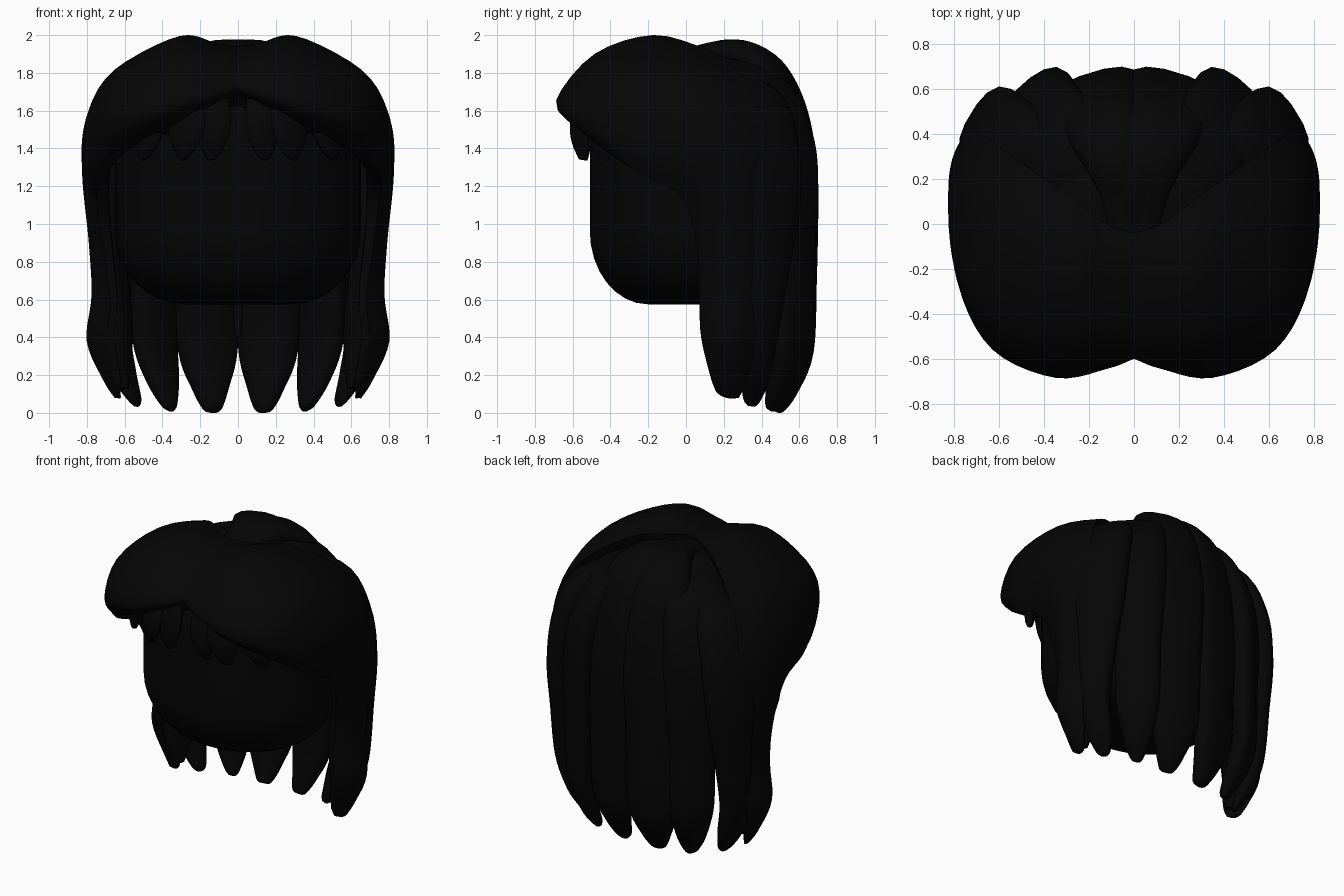
import bpy, bmesh, math
from mathutils import Vector

if "Cube" in bpy.data.objects:
    bpy.data.objects.remove(bpy.data.objects["Cube"])

black = bpy.data.materials.new("soft_black")
black.diffuse_color = (0.0015, 0.0015, 0.0015, 1)
black.use_nodes = True
black.node_tree.nodes["Principled BSDF"].inputs["Base Color"].default_value = black.diffuse_color


def finish(bm, name, angle=50):
    bmesh.ops.remove_doubles(bm, verts=bm.verts, dist=0.0005)
    bmesh.ops.recalc_face_normals(bm, faces=bm.faces)
    me = bpy.data.meshes.new(name)
    bm.to_mesh(me)
    bm.free()
    ob = bpy.data.objects.new(name, me)
    bpy.context.collection.objects.link(ob)
    me.materials.append(black)
    bpy.ops.object.select_all(action='DESELECT')
    bpy.context.view_layer.objects.active = ob
    ob.select_set(True)
    bpy.ops.object.shade_smooth_by_angle(angle=math.radians(angle))
    return ob


def loft(name, rings):
    """Skin closed rings and cap both ends."""
    bm = bmesh.new()
    rows = [[bm.verts.new(p) for p in r] for r in rings]
    n = len(rows[0])
    for a, b in zip(rows, rows[1:]):
        for i in range(n):
            j = (i + 1) % n
            bm.faces.new((a[i], a[j], b[j], b[i]))
    bm.faces.new(rows[0])
    bm.faces.new(rows[-1])
    return finish(bm, name)


def smooth(keys, steps=5):
    """Catmull-Rom through tuples of any length."""
    k = [keys[0]] + list(keys) + [keys[-1]]
    out = []
    for a, b, c, d in zip(k, k[1:], k[2:], k[3:]):
        for s in range(steps):
            t = s / steps
            out.append([0.5 * (2 * q + (r - p) * t + (2 * p - 5 * q + 4 * r - u) * t * t
                               + (3 * q - p - 3 * r + u) * t ** 3)
                        for p, q, r, u in zip(a, b, c, d)])
    return out + [list(keys[-1])]


def inward(p):
    return (Vector((0, 0.05, min(p.z, 1.25))) - p).normalized()


def strand(name, keys, sx=1, segs=14):
    """Lock of hair: keys are x, y, z, width, thickness."""
    path = smooth(keys)
    pts = [Vector((p[0] * sx, p[1], p[2])) for p in path]
    rings = []
    for i, p in enumerate(pts):
        t = (pts[min(i + 1, len(pts) - 1)] - pts[max(i - 1, 0)]).normalized()
        n = -inward(p)
        n = (n - t * n.dot(t)).normalized()
        side = t.cross(n)
        w, h = max(path[i][3], .01) / 2, max(path[i][4], .01) / 2
        ring = []
        for k in range(segs):
            a = 2 * math.pi * k / segs
            c, s = math.cos(a), math.sin(a)
            ring.append(p + side * w * math.copysign(abs(c) ** .8, c)
                        + n * h * math.copysign(abs(s) ** .8, s))
        rings.append(ring)
    return loft(name, rings)


def five(pts):
    """Expand lower edge, middle, upper edge to five points on a curve."""
    if len(pts) == 5:
        return pts
    a, m, b = (Vector(p) for p in pts)
    return (a, a * .375 + m * .75 - b * .125, m, b * .375 + m * .75 - a * .125, b)


def band(name, keys, sx=1):
    """Broad curved sweep: each key holds section points and a thickness."""
    rows = [sum((tuple(p) for p in five(k[:-1])), ()) + (k[-1],) for k in keys]
    rings = []
    for s in smooth(rows):
        sec = [(s[i] * sx, s[i + 1], s[i + 2]) for i in range(0, 15, 3)]
        outer = [Vector(p) for p in smooth(sec, 4)]
        n = len(outer) - 1
        inner = [p + inward(p) * s[15] * math.sin(math.pi * k / n) ** .5
                 for k, p in enumerate(outer) if 0 < k < n]
        rings.append(outer + inner[::-1])
    return loft(name, rings)


# Head: rounded drum, slightly shallower than wide
prof = [(0.0, .575)]
prof += [(.28 + .37 * math.sin(a), .965 - .39 * math.cos(a))
         for a in (math.pi / 2 * i / 8 for i in range(9))]
prof += [(.65, 1.45)]
prof += [(.35 + .3 * math.cos(a), 1.5 + .28 * math.sin(a))
         for a in (math.pi / 2 * i / 6 for i in range(7))]
prof += [(0.0, 1.78)]
bm = bmesh.new()
vs = [bm.verts.new((r, 0, z)) for r, z in prof]
es = [bm.edges.new(e) for e in zip(vs, vs[1:])]
bmesh.ops.spin(bm, geom=vs + es, cent=(0, 0, 0), axis=(0, 0, 1), angle=2 * math.pi, steps=40)
for v in bm.verts:
    v.co.y = .03 + v.co.y * .83
finish(bm, "head")

# Crown: upper dome under the locks
bm = bmesh.new()
bmesh.ops.create_uvsphere(bm, u_segments=36, v_segments=20, radius=1)
for v in bm.verts:
    v.co = Vector((v.co.x * .7, .1 + v.co.y * .5, 1.32 + max(v.co.z, 0) * .6))
finish(bm, "crown")

for sx, tag in ((1, "right"), (-1, "left")):
    # Parted front sweep that turns into the side lock
    band("front_sweep_" + tag, [
        ((0, -.54, 1.68), (0, -.60, 1.74), (0, -.43, 1.87), (0, -.2, 1.935), (0, -.04, 1.94), .2),
        ((.12, -.58, 1.64), (.12, -.645, 1.70), (.12, -.46, 1.89), (.12, -.18, 1.96),
         (.12, 0, 1.93), .22),
        ((.35, -.58, 1.53), (.35, -.685, 1.64), (.34, -.48, 1.89), (.31, -.16, 1.995),
         (.3, .13, 1.92), .26),
        ((.61, -.47, 1.42), (.63, -.56, 1.56), (.68, -.35, 1.75), (.63, .0, 1.83),
         (.54, .30, 1.78), .24),
        ((.75, -.25, 1.27), (.78, -.28, 1.39), (.81, -.09, 1.53), (.77, .18, 1.60),
         (.68, .40, 1.58), .18),
        ((.75, -.02, 1.14), (.825, .2, 1.28), (.72, .45, 1.33), .15),
        ((.71, .06, .85), (.79, .25, .9), (.70, .45, .9), .13),
        ((.68, .07, .6), (.775, .22, .62), (.71, .40, .62), .12),
        ((.69, .08, .4), (.80, .22, .38), (.73, .37, .38), .12),
        ((.65, .13, .19), (.71, .22, .17), (.68, .32, .17), .08),
        ((.64, .16, .11), (.65, .22, .08), (.65, .28, .08), .03)], sx)
    # Inner side lock behind the sweep
    strand("inner_side_lock_" + tag, [
        (.66, .25, 1.45, .2, .1), (.66, .24, .9, .24, .1), (.63, .24, .5, .24, .12),
        (.62, .23, .28, .2, .1), (.60, .21, .13, .07, .04)], sx)
    # Lock filling the rear corner
    strand("corner_lock_" + tag, [
        (.3, .1, 1.74, .2, .1), (.52, .34, 1.65, .36, .16), (.63, .43, 1.4, .38, .16),
        (.66, .45, 1.1, .34, .16), (.66, .43, .78, .26, .14), (.65, .39, .42, .2, .14),
        (.60, .37, .2, .17, .1), (.545, .35, .07, .1, .05), (.54, .345, .035, .04, .02)], sx)
    # Back locks
    strand("outer_back_lock_" + tag, [
        (.05, -.05, 1.78, .2, .1), (.23, .24, 1.80, .4, .14), (.37, .42, 1.68, .42, .16),
        (.44, .52, 1.42, .42, .17), (.45, .55, 1.15, .38, .17), (.44, .56, .8, .30, .16),
        (.44, .56, .4, .28, .14), (.40, .51, .18, .2, .12), (.365, .46, .05, .1, .07),
        (.355, .44, .02, .05, .03)], sx)
    strand("inner_back_lock_" + tag, [
        (.04, -.08, 1.86, .14, .1), (.06, .12, 1.89, .18, .12), (.09, .28, 1.905, .26, .14),
        (.135, .43, 1.82, .34, .15), (.155, .53, 1.62, .38, .17), (.16, .585, 1.35, .40, .17),
        (.165, .595, 1.1, .39, .17), (.165, .595, .7, .35, .16), (.16, .585, .33, .33, .15),
        (.145, .53, .13, .2, .12), (.135, .485, .03, .11, .08), (.133, .475, .008, .06, .04)], sx)
    # Short fringe points
    for i, (x, y, w) in enumerate(((.14, -.55, .2), (.29, -.54, .22), (.5, -.43, .24))):
        strand(f"fringe_{tag}_{i + 1}", [
            (x * .92, y + .02, 1.70, w * .8, .07), (x * .95, y - .01, 1.54, w, .08),
            (x * .98, y - .01, 1.43, w * .75, .07), (x, y, 1.355, .07, .04),
            (x, y, 1.34, .04, .03)], sx, 10)

# Middle crest closing the seam over the crown and back
strand("crown_crest", [
    (0, -.02, 1.87, .1, .1), (0, .14, 1.905, .16, .12), (0, .28, 1.915, .18, .12),
    (0, .44, 1.835, .18, .12), (0, .55, 1.64, .16, .12), (0, .605, 1.35, .13, .11),
    (0, .615, 1.05, .12, .1), (0, .6, .7, .08, .08), (0, .58, .4, .03, .05)])
